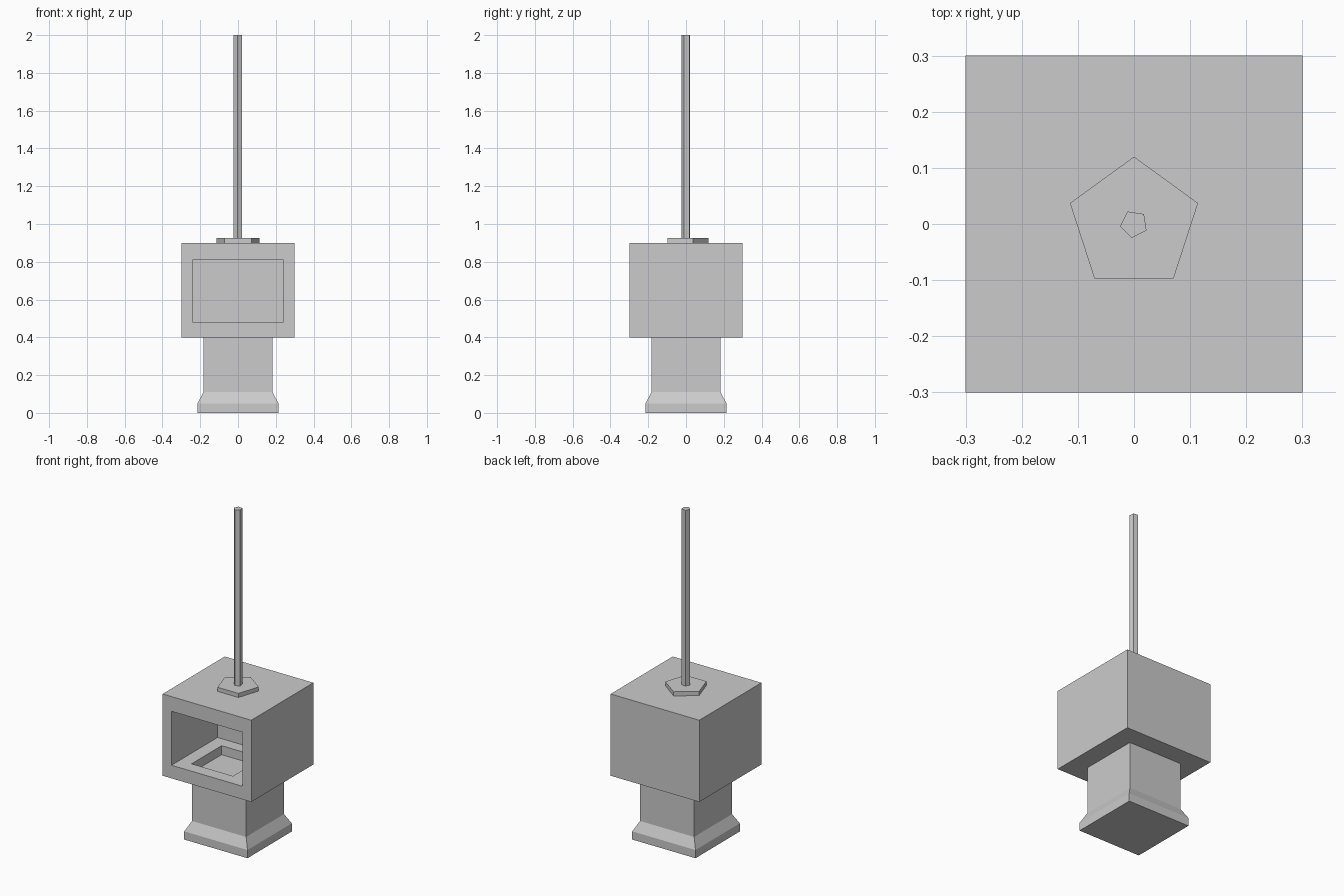
import bpy
import bmesh
from math import cos, sin, radians, sqrt

cube = bpy.data.objects.get("Cube")
if cube:
    bpy.data.objects.remove(cube, do_unlink=True)

grey = bpy.data.materials.new("plain grey")
grey.use_nodes = True
colour = (0.6, 0.6, 0.6, 1)
grey.diffuse_color = colour
grey.node_tree.nodes["Principled BSDF"].inputs["Base Color"].default_value = colour


def finish(name, bm):
    bmesh.ops.recalc_face_normals(bm, faces=bm.faces)
    mesh = bpy.data.meshes.new(name)
    bm.to_mesh(mesh)
    bm.free()
    mesh.materials.append(grey)
    obj = bpy.data.objects.new(name, mesh)
    bpy.context.collection.objects.link(obj)
    return obj


def prism(name, sides, start, levels):
    """Stack of regular polygons, each level given as (radius, height)."""
    bm = bmesh.new()
    angles = [radians(start + 360 * i / sides) for i in range(sides)]
    rings = [[bm.verts.new((r * cos(a), r * sin(a), z)) for a in angles]
             for r, z in levels]
    for low, high in zip(rings, rings[1:]):
        for i in range(sides):
            j = (i + 1) % sides
            bm.faces.new((low[i], low[j], high[j], high[i]))
    bm.faces.new(rings[0][::-1])
    bm.faces.new(rings[-1])
    return finish(name, bm)


def recess(bm, face, limits, depth):
    """Cut a rectangular pocket into a face; limits maps an axis to (low, high)."""
    bm.normal_update()
    middle = face.calc_center_median()
    bmesh.ops.inset_individual(bm, faces=[face], thickness=0.01)
    for v in face.verts:
        for axis, (low, high) in limits.items():
            v.co[axis] = high if v.co[axis] > middle[axis] else low
    bm.normal_update()
    direction = face.normal.copy()
    bmesh.ops.inset_individual(bm, faces=[face], thickness=0)
    for v in face.verts:
        v.co -= direction * depth


# Square pedestal with a flared foot
pedestal = [(0.214, 0), (0.214, 0.05), (0.183, 0.11), (0.183, 0.4)]
prism("pedestal", 4, 45, [(half * sqrt(2), z) for half, z in pedestal])

# Hollow housing, open at the front, with a shallow tray in its floor
bm = bmesh.new()
bmesh.ops.create_cube(bm, size=1)
for v in bm.verts:
    v.co = (v.co.x * 0.6, v.co.y * 0.6, 0.645 + v.co.z * 0.5 + 0.005)
front = min(bm.faces, key=lambda f: f.calc_center_median().y)
recess(bm, front, {0: (-0.24, 0.24), 2: (0.48, 0.81)}, 0.445)
bm.normal_update()
floor = max((f for f in bm.faces if f.normal.z > 0.9),
            key=lambda f: -f.calc_center_median().z)
recess(bm, floor, {0: (-0.16, 0.12), 1: (-0.22, 0.07)}, 0.055)
finish("housing", bm)

# Five-sided cap and pole on the roof
prism("roof_cap", 5, 90, [(0.12, 0.9), (0.12, 0.925)])
prism("pole", 5, 117, [(0.025, 0.92), (0.025, 2)])
